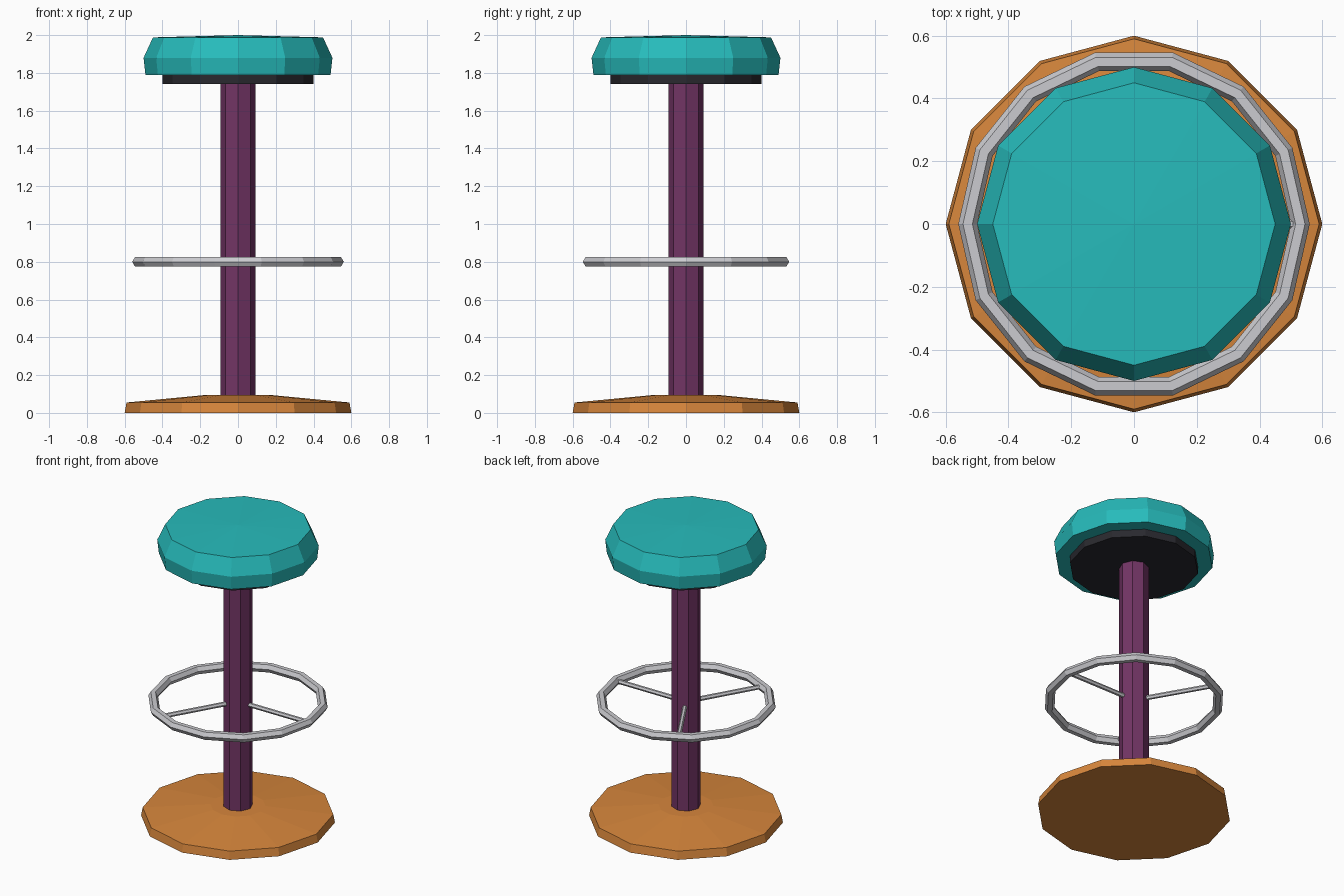
import bpy, bmesh
from math import cos, sin, pi
from mathutils import Matrix, Vector

cube = bpy.data.objects.get("Cube")
if cube:
    bpy.data.objects.remove(cube, do_unlink=True)


def material(name, r, g, b):
    m = bpy.data.materials.new(name)
    m.use_nodes = True
    m.diffuse_color = (r, g, b, 1)
    m.node_tree.nodes["Principled BSDF"].inputs["Base Color"].default_value = (r, g, b, 1)
    return m


teal = material("teal vinyl", 0.02, 0.50, 0.50)
black = material("black", 0.022, 0.022, 0.028)
purple = material("purple paint", 0.17, 0.035, 0.13)
metal = material("light metal", 0.60, 0.60, 0.63)
orange = material("orange", 0.68, 0.24, 0.045)


def finish(name, bm, mat):
    bmesh.ops.recalc_face_normals(bm, faces=bm.faces)
    mesh = bpy.data.meshes.new(name)
    bm.to_mesh(mesh)
    bm.free()
    mesh.materials.append(mat)
    obj = bpy.data.objects.new(name, mesh)
    bpy.context.collection.objects.link(obj)
    return obj


def lathe(name, profile, sides, mat, closed=False):
    """Revolve (radius, z) points; radius 0 makes an apex, open ends are capped."""
    bm = bmesh.new()
    rings = []
    for r, z in profile:
        if r == 0:
            rings.append([bm.verts.new((0, 0, z))] * sides)
        else:
            rings.append([bm.verts.new((r * cos(2 * pi * i / sides),
                                        r * sin(2 * pi * i / sides), z))
                          for i in range(sides)])
    pairs = list(zip(rings, rings[1:]))
    if closed:
        pairs.append((rings[-1], rings[0]))
    for a, b in pairs:
        for i in range(sides):
            j = (i + 1) % sides
            corners = list(dict.fromkeys((a[i], a[j], b[j], b[i])))
            bm.faces.new(corners)
    if not closed:
        for (r, z), ring in zip((profile[0], profile[-1]), (rings[0], rings[-1])):
            if r:
                bm.faces.new(ring)
    return finish(name, bm, mat)


# Base and column
lathe("base", [(0.6, 0), (0.59, 0.055), (0.17, 0.095)], 12, orange)
lathe("column", [(0.092, 0.08), (0.092, 1.75)], 8, purple)

# Seat
lathe("seat_plate", [(0.4, 1.74), (0.4, 1.80)], 12, black)
lathe("seat_cushion", [(0.49, 1.79), (0.5, 1.88), (0.45, 1.988), (0, 2.0)], 12, teal)

# Footrest ring with a six-sided tube
tube = [(0.53 + 0.03 * cos(k * pi / 3), 0.8 + 0.03 * sin(k * pi / 3)) for k in range(6)]
lathe("footrest_ring", tube, 14, metal, closed=True)

# Three footrest spokes
inner, outer = 0.085, 0.52
for k in range(3):
    bm = bmesh.new()
    place = (Matrix.Translation(Vector((0, 0, 0.8)))
             @ Matrix.Rotation(k * 2 * pi / 3, 4, 'Z')
             @ Matrix.Translation(Vector(((inner + outer) / 2, 0, 0)))
             @ Matrix.Rotation(pi / 2, 4, 'Y'))
    bmesh.ops.create_cone(bm, cap_ends=True, segments=6, radius1=0.015,
                          radius2=0.015, depth=outer - inner, matrix=place)
    finish(f"footrest_spoke_{k + 1}", bm, metal)
